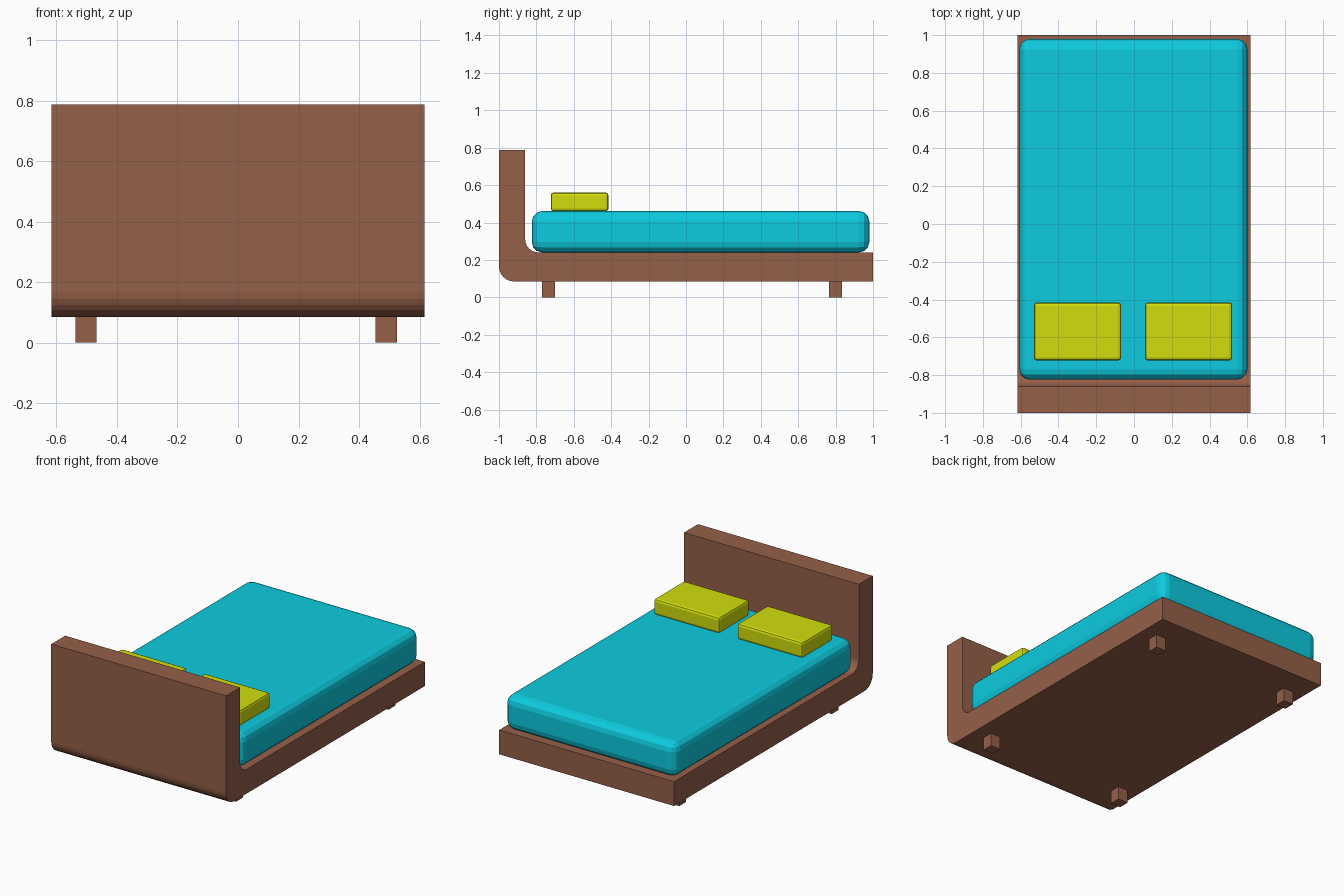
import bpy, bmesh, math

if "Cube" in bpy.data.objects:
    bpy.data.objects.remove(bpy.data.objects["Cube"])


def material(name, rgb):
    m = bpy.data.materials.new(name)
    m.diffuse_color = (*rgb, 1)
    m.use_nodes = True
    m.node_tree.nodes["Principled BSDF"].inputs["Base Color"].default_value = m.diffuse_color
    return m


WOOD = material("wood", (0.30, 0.115, 0.066))
BLUE = material("mattress_blue", (0.004, 0.60, 0.74))
LIME = material("pillow_lime", (0.64, 0.73, 0.004))


def add_object(name, bm, mat):
    bmesh.ops.recalc_face_normals(bm, faces=bm.faces)
    mesh = bpy.data.meshes.new(name)
    bm.to_mesh(mesh)
    bm.free()
    mesh.materials.append(mat)
    obj = bpy.data.objects.new(name, mesh)
    bpy.context.collection.objects.link(obj)
    return obj


def box(name, x, y, z, mat, bevel=0, segments=2):
    """Box from (min, max) ranges, with optionally rounded edges."""
    bm = bmesh.new()
    bmesh.ops.create_cube(bm, size=1)
    for v in bm.verts:
        v.co = [(a + b) / 2 + c * (b - a) for (a, b), c in zip((x, y, z), v.co)]
    if bevel:
        bmesh.ops.bevel(bm, geom=bm.edges[:], offset=bevel, segments=segments,
                        profile=0.5, affect='EDGES')
    return add_object(name, bm, mat)


def arc(cy, cz, r, start, end, n=6):
    angles = [math.radians(start + (end - start) * i / n) for i in range(n + 1)]
    return [(cy + r * math.cos(a), cz + r * math.sin(a)) for a in angles]


# L-shaped frame: base and headboard in one side profile, swept across the width
profile = ([(1, 0.085), (1, 0.24)]
           + arc(-0.79, 0.31, 0.07, 270, 180)
           + [(-0.86, 0.787), (-1, 0.787)]
           + arc(-0.92, 0.165, 0.08, 180, 270))
bm = bmesh.new()
face = bm.faces.new([bm.verts.new((-0.616, y, z)) for y, z in profile])
sweep = bmesh.ops.extrude_face_region(bm, geom=[face], use_keep_orig=True)
for v in sweep["geom"]:
    if isinstance(v, bmesh.types.BMVert):
        v.co.x = 0.616
add_object("bed_frame", bm, WOOD)

# Four short legs
for side, x in (("left", (-0.537, -0.467)), ("right", (0.455, 0.525))):
    for end, y in (("head", (-0.77, -0.70)), ("foot", (0.765, 0.835))):
        box(f"{end}_{side}_leg", x, y, (0, 0.09), WOOD)

# Mattress
box("mattress", (-0.608, 0.600), (-0.824, 0.98), (0.24, 0.461), BLUE, 0.055, 3)

# Pillows
for side, x in (("left", (-0.53, -0.068)), ("right", (0.058, 0.52))):
    box(f"{side}_pillow", x, (-0.723, -0.415), (0.459, 0.561), LIME, 0.016, 2)
